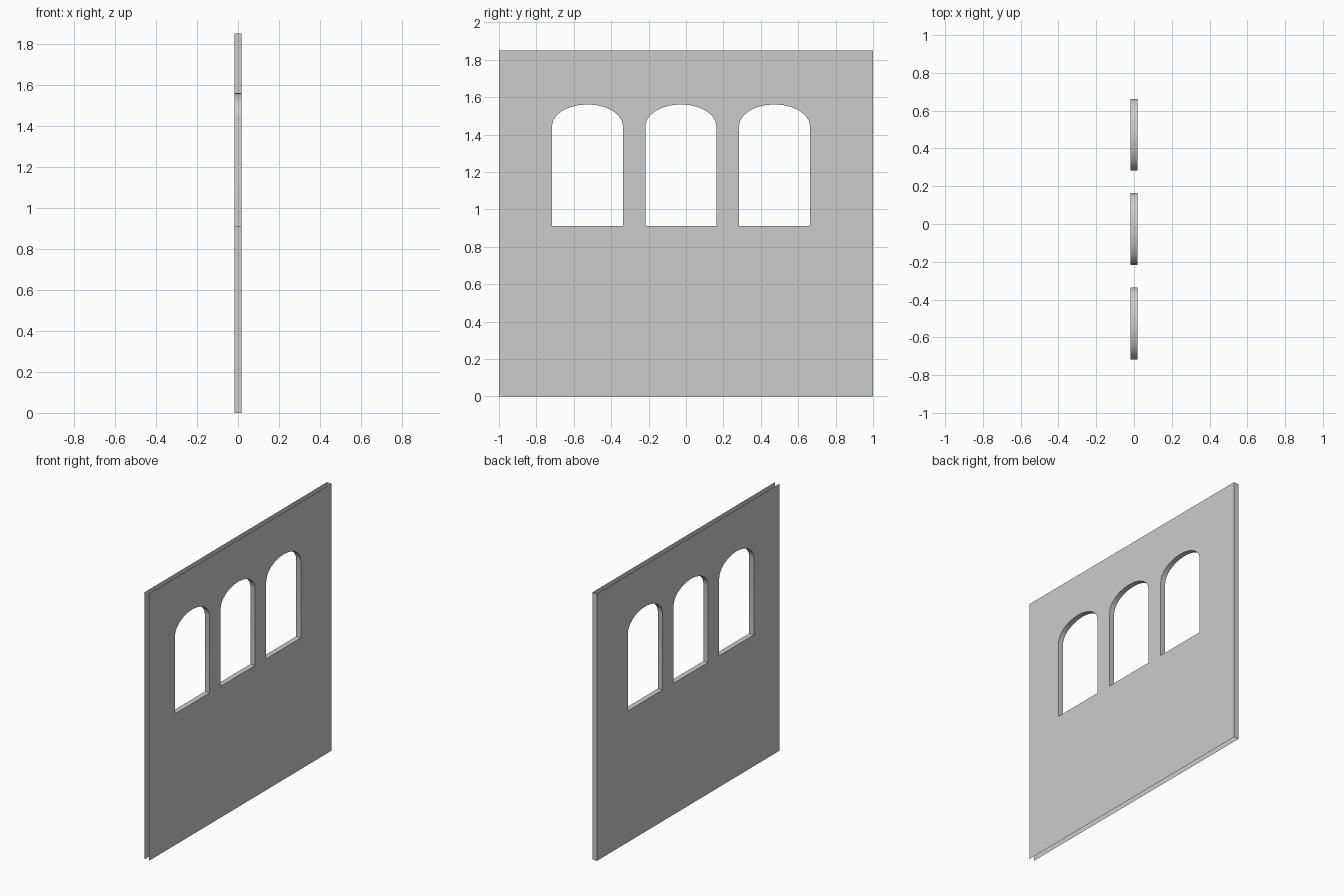
import bpy, bmesh, math

if "Cube" in bpy.data.objects:
    bpy.data.objects.remove(bpy.data.objects["Cube"])

T = 0.018            # half thickness
H = 1.85             # wall height
HALF_W, SILL, SPRING, TOP = 0.19, 0.91, 1.444, 1.561
CENTRES = (-0.527, -0.027, 0.473)
SEG = 12


def window_outline(cy):
    """Straight jambs with a flattened elliptical arch."""
    pts = [(cy - HALF_W, SILL), (cy + HALF_W, SILL)]
    for i in range(SEG + 1):
        a = math.pi * i / SEG
        pts.append((cy + HALF_W * math.cos(a), SPRING + (TOP - SPRING) * math.sin(a)))
    return pts


def loop(bm, pts, x):
    vs = [bm.verts.new((x, y, z)) for y, z in pts]
    es = [bm.edges.new((vs[i], vs[(i + 1) % len(vs)])) for i in range(len(vs))]
    return vs, es


bm = bmesh.new()
border = [(-1, 0), (1, 0), (1, H), (-1, H)]
outlines = [border] + [window_outline(c) for c in CENTRES]

# Two wall skins with arched openings
skins = []
for x in (-T, T):
    loops = [loop(bm, o, x) for o in outlines]
    edges = [e for _, es in loops for e in es]
    bmesh.ops.triangle_fill(bm, edges=edges, use_beauty=True, use_dissolve=False,
                            normal=(1 if x > 0 else -1, 0, 0))
    skins.append([vs for vs, _ in loops])

# Window reveals joining the skins
for a, b in zip(skins[0][1:], skins[1][1:]):
    n = len(a)
    for i in range(n):
        j = (i + 1) % n
        bm.faces.new((a[i], a[j], b[j], b[i]))

# Only the +y end is closed; top, bottom and -y end stay open
a, b = skins[0][0], skins[1][0]
bm.faces.new((a[1], b[1], b[2], a[2]))

bmesh.ops.recalc_face_normals(bm, faces=bm.faces[:])
bm.faces.ensure_lookup_table()
if bm.faces[-1].normal.y < 0:
    bmesh.ops.reverse_faces(bm, faces=bm.faces[:])

mesh = bpy.data.meshes.new("window_wall")
bm.to_mesh(mesh)
bm.free()
wall = bpy.data.objects.new("window_wall", mesh)
bpy.context.collection.objects.link(wall)
bpy.context.view_layer.objects.active = wall
wall.select_set(True)
bpy.ops.object.shade_smooth_by_angle(angle=math.radians(35))
